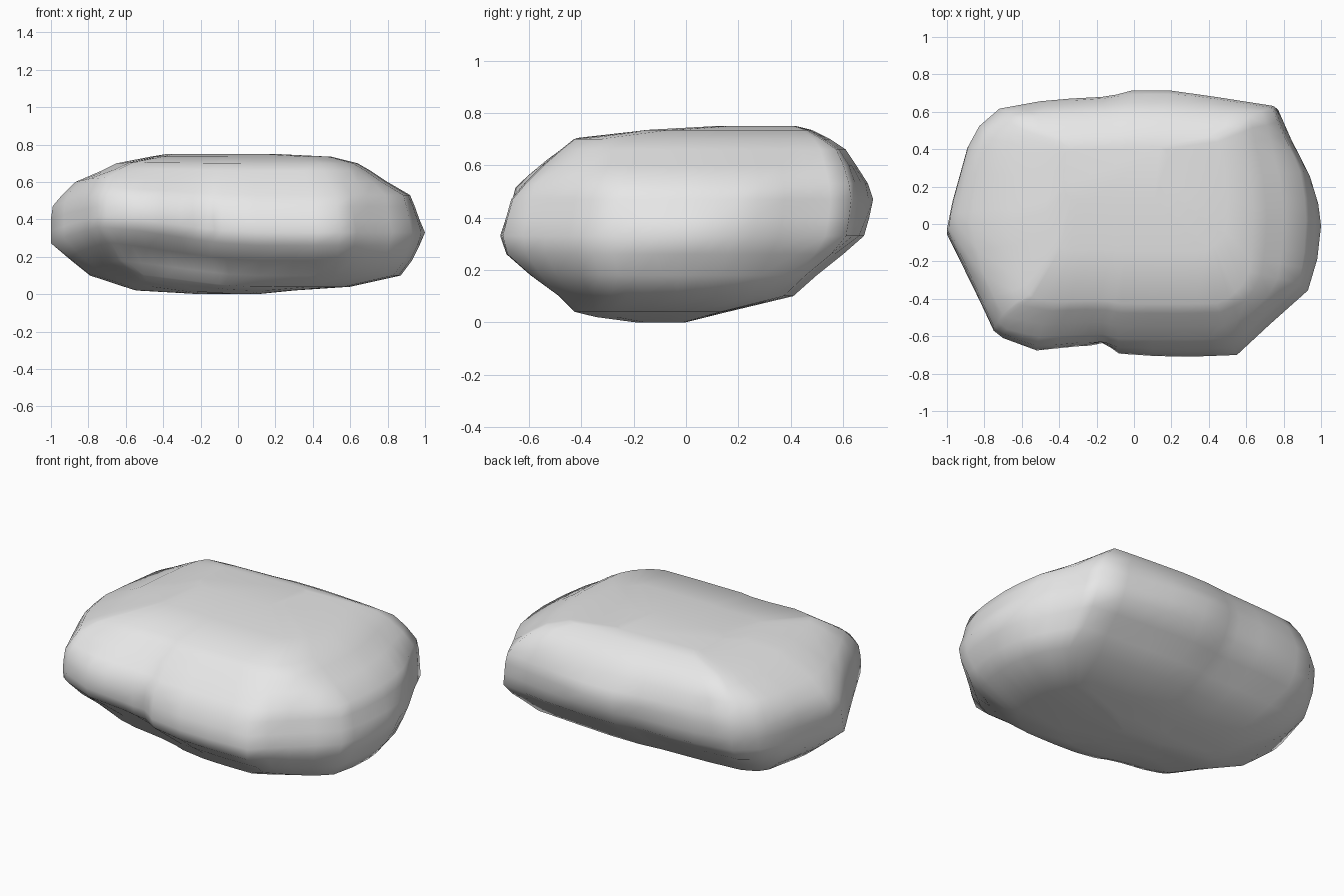
import bpy
import bmesh
import math

default_cube = bpy.data.objects.get("Cube")
if default_cube:
    bpy.data.objects.remove(default_cube, do_unlink=True)

# Plan outline of the stone at its widest, counter-clockwise
OUTLINE = [
    (1, 0), (.985, .12), (.94, .27), (.84, .47), (.77, .63), (.45, .68),
    (.2, .715), (0, .715), (-.16, .685), (-.5, .655), (-.72, .615),
    (-.83, .52), (-.89, .41), (-.97, .12), (-1, -.03), (-.86, -.33),
    (-.75, -.57), (-.7, -.61), (-.52, -.68), (-.3, -.66), (-.17, -.67),
    (-.08, -.705), (.3, -.71), (.55, -.7), (.72, -.54), (.93, -.35),
    (.98, -.18),
]

# Height of each layer, then its left-hand, right-hand, front and back limits
LAYERS = [
    (0, -.25, .1, -.2, 0),
    (.02, -.58, .3, -.35, .08),
    (.04, -.64, .6, -.43, .16),
    (.1, -.8, .87, -.49, .41),
    (.18, -.9, .93, -.6, .5),
    (.26, -1, .97, -.69, .6),
    (.33, -1, 1, -.715, .68),
    (.4, -1, .97, -.69, .7),
    (.47, -.99, .945, -.67, .715),
    (.53, -.94, .92, -.62, .695),
    (.6, -.87, .8, -.55, .65),
    (.66, -.73, .71, -.48, .61),
    (.7, -.65, .64, -.43, .55),
    (.735, -.47, .5, -.15, .48),
    (.75, -.38, .2, .12, .42),
]
HALF_DEPTH = .715
HEIGHT = .75


def mix(low, high, amount):
    return low + (high - low) * amount


def fit(value, half_size, low, high, boxiness):
    """Place an outline coordinate in a layer, between scaling and cutting."""
    scaled = mix(low, high, (value / half_size + 1) / 2)
    cut = min(max(value, low), high)
    return mix(scaled, cut, boxiness)


def subdivide_loop(points):
    """Insert a midpoint on every side of a closed outline."""
    result = []
    for here, after in zip(points, points[1:] + points[:1]):
        result.append(here)
        result.append(tuple(mix(a, b, .5) for a, b in zip(here, after)))
    return result


def hollow(x, z, centre, size, depth):
    """Rounded hollow worn into a face."""
    across = (x - centre[0]) / size[0]
    upward = (z - centre[1]) / size[1]
    return depth * math.exp(-across * across - upward * upward)


def corner_lift(x, y, z):
    """Raise the underside of the front right corner."""
    return .35 * min(x, 0) * min(y, 0) * (1 - z / HEIGHT)


# Loft the layers into one closed stone
bm = bmesh.new()
rings = []
plan = subdivide_loop(OUTLINE)
for z, left, right, front, back in LAYERS:
    boxiness = min(.45, .25 + z * .6)
    ring = []
    for px, py in plan:
        x = fit(px, 1, left, right, boxiness)
        y = fit(py, HALF_DEPTH, front, back, boxiness)
        if py < 0:
            # Narrow cleft and the wider undercut below it
            y += hollow(x, z, (-.16, .36), (.07, .15), .03)
            y += hollow(x, z, (-.3, .15), (.35, .12), .06)
        else:
            y -= hollow(x, z, (-.12, .36), (.08, .15), .015)
        ring.append(bm.verts.new((x, y, z + corner_lift(x, y, z))))
    rings.append(ring)

for lower, upper in zip(rings, rings[1:]):
    for i in range(len(plan)):
        j = (i + 1) % len(plan)
        bm.faces.new((lower[i], lower[j], upper[j], upper[i]))
bm.faces.new(list(reversed(rings[0])))
bm.faces.new(rings[-1])
bmesh.ops.recalc_face_normals(bm, faces=bm.faces[:])

mesh = bpy.data.meshes.new("boulder")
bm.to_mesh(mesh)
bm.free()
boulder = bpy.data.objects.new("boulder", mesh)
bpy.context.collection.objects.link(boulder)

# Plain grey stone
stone = bpy.data.materials.new("light grey stone")
stone.use_nodes = True
grey = (.8, .8, .8, 1)
stone.diffuse_color = grey
shader = next(n for n in stone.node_tree.nodes if n.type == "BSDF_PRINCIPLED")
shader.inputs["Base Color"].default_value = grey
mesh.materials.append(stone)

# Soft shading over the worn surface
bpy.ops.object.select_all(action="DESELECT")
boulder.select_set(True)
bpy.context.view_layer.objects.active = boulder
bpy.ops.object.shade_smooth_by_angle(angle=math.radians(60))
